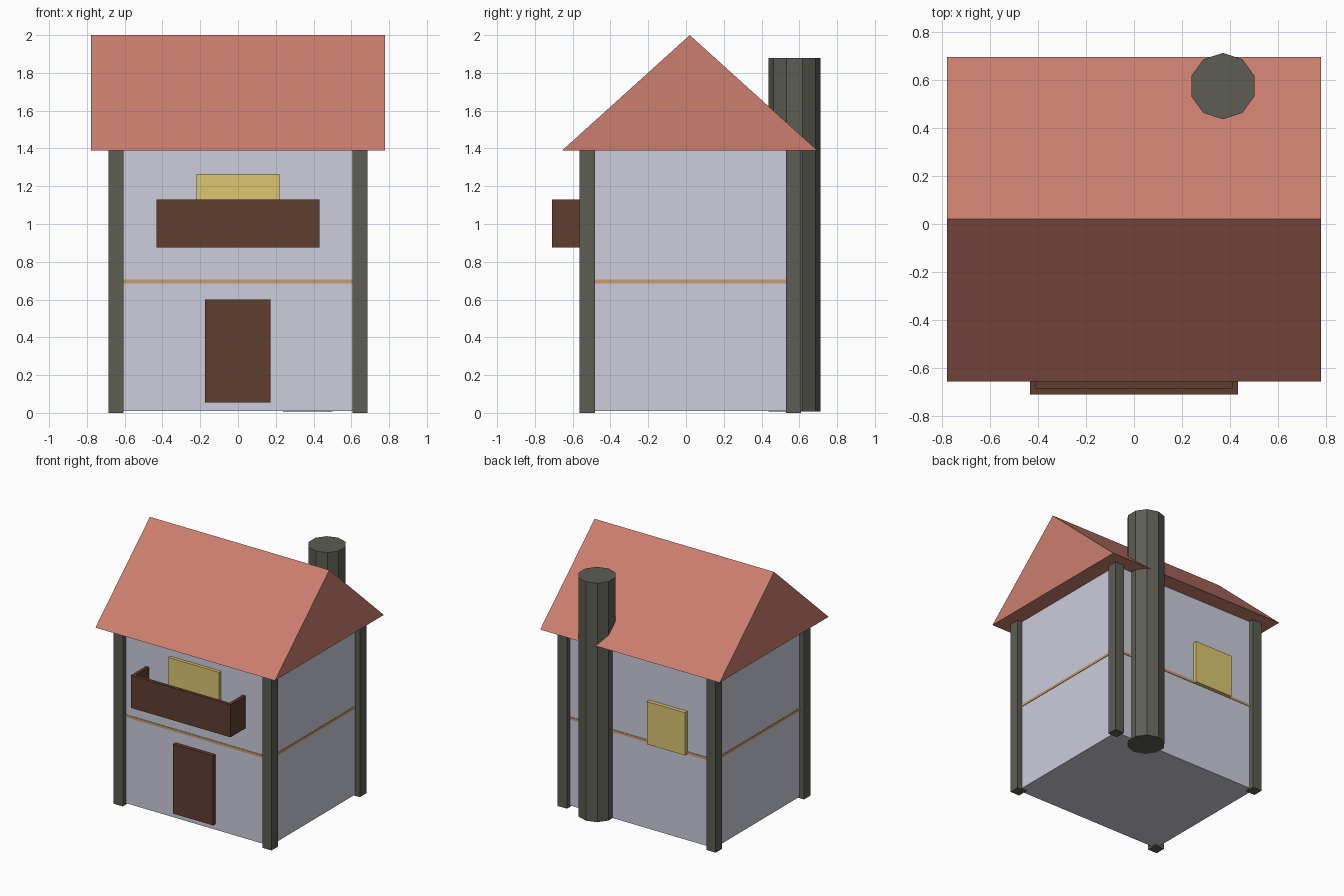
import bpy, bmesh

if "Cube" in bpy.data.objects:
    bpy.data.objects.remove(bpy.data.objects["Cube"])


def s2l(c):
    c /= 255
    return c / 12.92 if c <= 0.04045 else ((c + 0.055) / 1.055) ** 2.4


def material(name, r, g, b):
    m = bpy.data.materials.new(name)
    m.diffuse_color = (s2l(r), s2l(g), s2l(b), 1)
    m.use_nodes = True
    m.node_tree.nodes["Principled BSDF"].inputs["Base Color"].default_value = m.diffuse_color
    return m


PLASTER = material("pale lavender plaster", 205, 205, 220)
ROOF = material("terracotta", 203, 127, 111)
STONE = material("dark grey stone", 93, 93, 84)
WOOD = material("dark brown wood", 95, 62, 47)
GLASS = material("yellow window", 221, 199, 113)
TRIM = material("tan trim", 198, 158, 108)


def finish(name, bm, mat):
    bmesh.ops.recalc_face_normals(bm, faces=bm.faces)
    me = bpy.data.meshes.new(name)
    bm.to_mesh(me)
    bm.free()
    me.materials.append(mat)
    ob = bpy.data.objects.new(name, me)
    bpy.context.collection.objects.link(ob)
    return ob


def box(name, mat, x, y, z):
    """Box from (min, max) ranges on each axis."""
    bm = bmesh.new()
    bmesh.ops.create_cube(bm, size=1)
    for v in bm.verts:
        v.co = [r[0] if c < 0 else r[1] for c, r in zip(v.co, (x, y, z))]
    return finish(name, bm, mat)


WX, Y0, Y1 = 0.645, -0.523, 0.57   # wall planes
EAVE = 1.39

# House body
box("walls", PLASTER, (-WX, WX), (Y0, Y1), (0.01, EAVE + 0.004))

# Thin trim band between the floors
T = 0.004
box("floor_band", TRIM, (-WX - T, WX + T), (Y0 - T, Y1 + T), (0.685, 0.705))

# Corner posts
for sx, side in ((-1, "left"), (1, "right")):
    for y, end in ((Y0, "front"), (Y1, "back")):
        box(f"{end}_{side}_post", STONE, (sx * WX - 0.04, sx * WX + 0.04),
            (y - 0.04, y + 0.04), (0, EAVE + 0.002))

# Gable roof: triangle profile extruded along x
bm = bmesh.new()
gable = bm.faces.new([bm.verts.new((-0.778, y, z)) for y, z in
                      ((-0.655, EAVE), (0.695, EAVE), (0.02, 2.0))])
ext = bmesh.ops.extrude_face_region(bm, geom=[gable], use_keep_orig=True)
for v in ext["geom"]:
    if isinstance(v, bmesh.types.BMVert):
        v.co.x = 0.778
finish("roof", bm, ROOF)

# Ten-sided chimney on the back wall
bpy.ops.mesh.primitive_cylinder_add(vertices=10, radius=0.138, depth=1.872,
                                    location=(0.37, 0.574, 0.944))
chimney = bpy.context.object
chimney.name = "chimney"
chimney.data.materials.append(STONE)

# Door and windows
box("door", WOOD, (-0.175, 0.172), (Y0 - 0.03, Y0 + 0.01), (0.055, 0.6))
box("front_window", GLASS, (-0.22, 0.22), (Y0 - 0.025, Y0 + 0.01), (0.89, 1.265))
box("back_window", GLASS, (-0.41, -0.08), (Y1 - 0.01, Y1 + 0.03), (0.685, 1.02))

# Balcony: floor, front rail and two side rails
BX, BY, BZ = 0.432, -0.71, (0.875, 1.13)
box("balcony_floor", WOOD, (-BX, BX), (BY, Y0 + 0.01), (BZ[0], BZ[0] + 0.025))
box("balcony_front_rail", WOOD, (-BX, BX), (BY, BY + 0.025), BZ)
box("balcony_left_rail", WOOD, (-BX, -BX + 0.025), (BY, Y0 + 0.01), BZ)
box("balcony_right_rail", WOOD, (BX - 0.025, BX), (BY, Y0 + 0.01), BZ)
